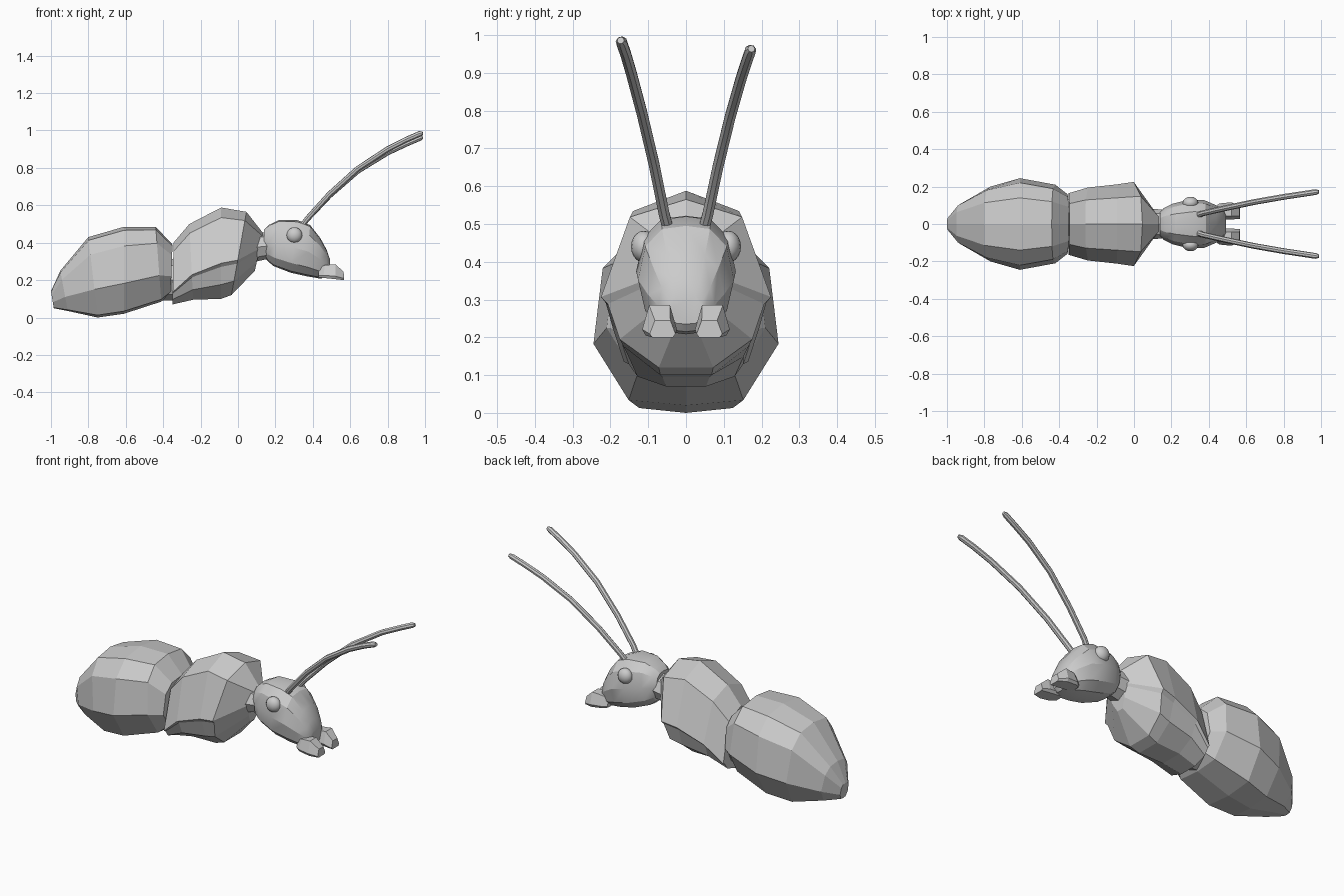
import bpy, bmesh, math
from mathutils import Vector

if "Cube" in bpy.data.objects:
    bpy.data.objects.remove(bpy.data.objects["Cube"])


def loft(name, rings, section, smooth=0):
    """Skin rings (x_top, z_top, x_bottom, z_bottom, half_width, y_centre, ridge)."""
    bm = bmesh.new()
    loops = []
    for r in rings:
        xt, zt, xb, zb, w = r[:5]
        yc = r[5] if len(r) > 5 else 0
        half = section(r[6]) if callable(section) else section
        full = half + [(-a, t) for a, t in half[-2:0:-1]]
        loops.append([bm.verts.new((xb + (xt - xb) * t, yc + a * w, zb + (zt - zb) * t))
                      for a, t in full])
    n = len(loops[0])
    for a, b in zip(loops, loops[1:]):
        for i in range(n):
            j = (i + 1) % n
            bm.faces.new((a[i], a[j], b[j], b[i]))
    bm.faces.new(loops[0])
    bm.faces.new(loops[-1])
    bmesh.ops.recalc_face_normals(bm, faces=bm.faces)
    mesh = bpy.data.meshes.new(name)
    bm.to_mesh(mesh)
    bm.free()
    ob = bpy.data.objects.new(name, mesh)
    bpy.context.collection.objects.link(ob)
    if smooth:
        shade(ob, smooth)
    return ob


def shade(ob, angle):
    bpy.ops.object.select_all(action='DESELECT')
    ob.select_set(True)
    bpy.context.view_layer.objects.active = ob
    bpy.ops.object.shade_smooth_by_angle(angle=math.radians(angle))


# Abdomen: faceted teardrop with a flat belly
belly = [(0, 1), (.57, .96), (.9, .78), (1, .35), (.62, .03), (0, 0)]
loft("abdomen", [
    (-1.0, .14, -.985, .05, .035),
    (-.95, .25, -.91, .035, .11),
    (-.80, .43, -.75, .0, .20),
    (-.61, .485, -.61, .02, .245),
    (-.44, .485, -.41, .085, .21),
    (-.35, .39, -.36, .13, .16)], belly)


# Thorax: upper shell overhanging a narrower underside along a rising ridge
def thorax_section(r):
    return [(0, 1), (.66, r + (1 - r) * .82), (1, r), (.92, r * .9),
            (.78, r * .4), (.32, 0), (0, 0)]


loft("thorax", [
    (-.345, .40, -.35, .07, .165, 0, .2),
    (-.26, .50, -.24, .095, .195, 0, .33),
    (-.09, .588, -.09, .10, .212, 0, .39),
    (.045, .565, -.035, .12, .225, 0, .42),
    (.135, .45, .09, .25, .06, 0, .6)], thorax_section)

# Waist and neck joints
round_section = [(0, 1), (.7, .85), (1, .5), (.7, .15), (0, 0)]
loft("waist", [(-.41, .30, -.41, .09, .13), (-.31, .32, -.31, .09, .13)], round_section)
loft("neck", [(.03, .48, .03, .24, .09), (.12, .455, .10, .30, .08),
              (.19, .45, .19, .32, .075)], round_section)

# Head
head_section = [(0, 1), (.5, .97), (.85, .8), (1, .48), (.85, .18), (.5, .03), (0, 0)]
loft("head", [
    (.14, .47, .14, .35, .065),
    (.165, .495, .155, .305, .085),
    (.22, .522, .19, .275, .108),
    (.32, .52, .28, .24, .132),
    (.385, .495, .37, .22, .127),
    (.44, .425, .44, .208, .10),
    (.475, .36, .475, .215, .075),
    (.492, .31, .492, .235, .05)], head_section, 25)

# Paired parts: eyes, mandibles, antennae
jaw_section = [(0, 1), (.6, 1), (1, .2), (.8, 0), (0, 0)]
for s, side in ((-1, "right"), (1, "left")):
    bpy.ops.mesh.primitive_uv_sphere_add(segments=16, ring_count=10, radius=.042,
                                         location=(.302, s * .112, .44))
    eye = bpy.context.object
    eye.name = "eye_" + side
    eye.scale = (1, .8, 1)
    bpy.ops.object.shade_smooth()

    loft("mandible_" + side, [
        (.43, .265, .43, .215, .03, s * .06),
        (.465, .28, .455, .212, .042, s * .068),
        (.52, .285, .52, .205, .046, s * .07),
        (.565, .245, .567, .20, .034, s * .062)], jaw_section)

    # Antenna: tapered-end tube following a gentle arc
    dz = .0 if s < 0 else -.022
    pts = [(.335, .045, .48), (.37, .058, .527), (.49, .085, .66 + dz * .3),
           (.64, .117, .795 + dz * .5), (.80, .145, .90 + dz * .8),
           (.90, .16, .951 + dz), (.972, .171, .982 + dz), (.988, .173, .986 + dz)]
    curve = bpy.data.curves.new("antenna_" + side, 'CURVE')
    curve.dimensions = '3D'
    curve.bevel_depth = .0155
    curve.bevel_resolution = 2
    curve.use_fill_caps = True
    spline = curve.splines.new('POLY')
    spline.points.add(len(pts) - 1)
    for i, (p, (x, y, z)) in enumerate(zip(spline.points, pts)):
        p.co = (x, s * y, z, 1)
        p.radius = .6 if i == len(pts) - 1 else 1
    ob = bpy.data.objects.new("antenna_" + side, curve)
    bpy.context.collection.objects.link(ob)
    bpy.ops.object.select_all(action='DESELECT')
    ob.select_set(True)
    bpy.context.view_layer.objects.active = ob
    bpy.ops.object.convert(target='MESH')
    shade(bpy.context.object, 30)
